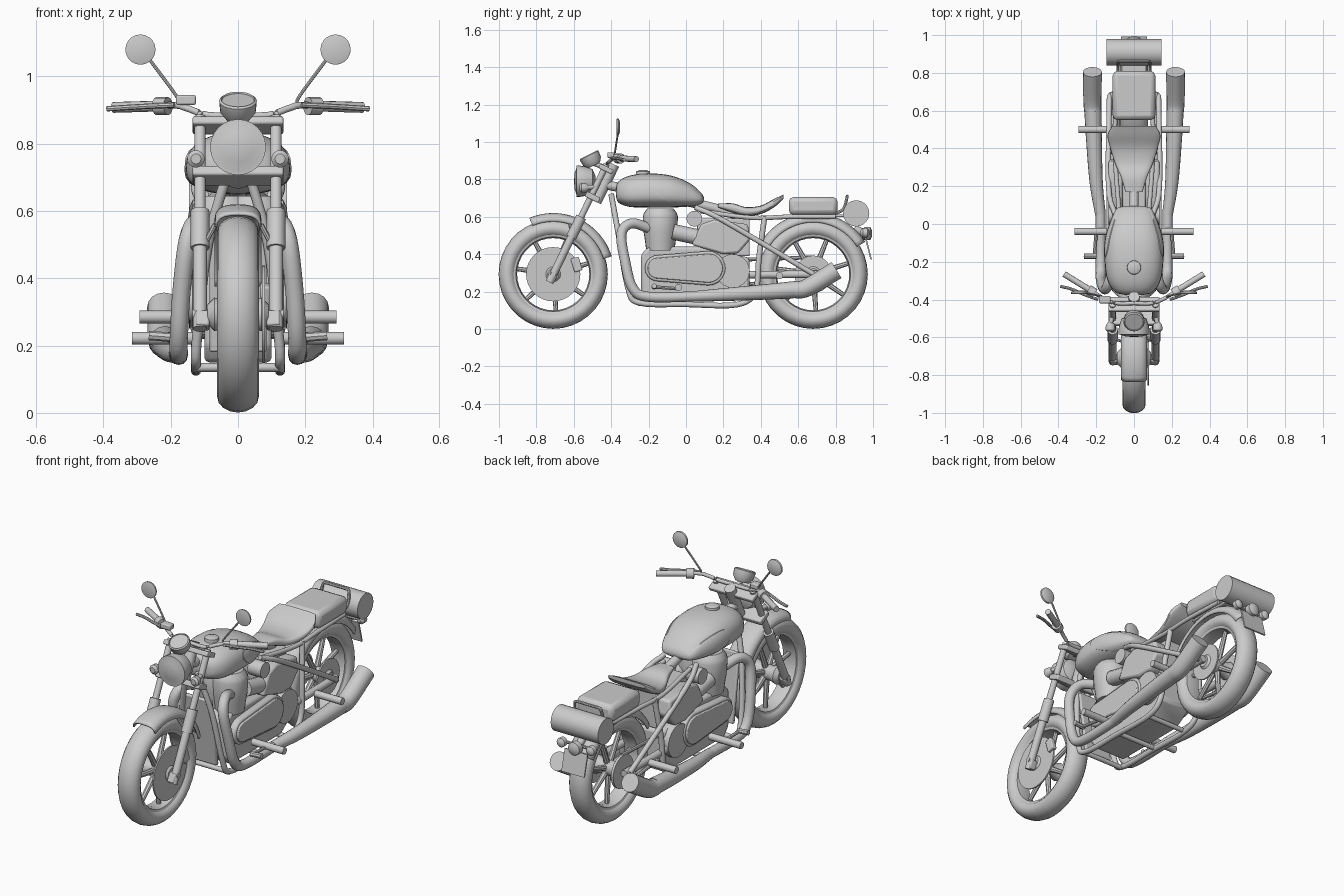
import bpy, bmesh, math
from mathutils import Vector, Matrix

if "Cube" in bpy.data.objects:
    bpy.data.objects.remove(bpy.data.objects["Cube"])

grey = bpy.data.materials.new("plain_grey")
grey.use_nodes = True
grey.diffuse_color = (0.6, 0.6, 0.6, 1)
grey.node_tree.nodes["Principled BSDF"].inputs["Base Color"].default_value = (0.6, 0.6, 0.6, 1)
parts = []


def add(name, verts, faces, mirror=False, bevel=0):
    bm = bmesh.new()
    vs = [bm.verts.new(v) for v in verts]
    for f in faces:
        bm.faces.new([vs[i] for i in f])
    bmesh.ops.remove_doubles(bm, verts=bm.verts, dist=1e-5)
    bmesh.ops.recalc_face_normals(bm, faces=bm.faces)
    me = bpy.data.meshes.new(name)
    bm.to_mesh(me)
    bm.free()
    me.materials.append(grey)
    ob = bpy.data.objects.new(name, me)
    bpy.context.collection.objects.link(ob)
    if bevel:
        m = ob.modifiers.new("bevel", "BEVEL")
        m.width, m.segments = bevel, 2
    if mirror:
        ob.modifiers.new("mirror", "MIRROR").use_mirror_merge = False
    parts.append(ob)
    return ob


def skin(name, rings, closed=False, **kw):
    """Join equal rings of points into a capped or closed surface."""
    n, m = len(rings[0]), len(rings)
    faces = [(i * n + j, i * n + (j + 1) % n, (i + 1) % m * n + (j + 1) % n, (i + 1) % m * n + j)
             for i in range(m if closed else m - 1) for j in range(n)]
    if not closed:
        faces += [tuple(range(n)), tuple(range((m - 1) * n, m * n))]
    return add(name, [p for r in rings for p in r], faces, **kw)


def spline(pts, sub=5):
    """Smooth path through points of any dimension."""
    p = [Vector(q) for q in pts]
    p = [p[0] * 2 - p[1]] + p + [p[-1] * 2 - p[-2]]
    out = []
    for a, b, c, d in zip(p, p[1:], p[2:], p[3:]):
        for k in range(sub):
            t = k / sub
            out.append(b + (c - a) * (t / 2) + (a * 2 - b * 5 + c * 4 - d) * (t * t / 2)
                       + (b * 3 - a - c * 3 + d) * (t ** 3 / 2))
    return out + [p[-2]]


def tube(name, pts, r, mirror=False, n=12):
    """Round tube; r is one radius or one per point."""
    rs = r if isinstance(r, list) else [r] * len(pts)
    path = spline([(*p, q) for p, q in zip(pts, rs)], 5 if len(pts) > 2 else 1)
    c = [v.to_3d() for v in path]
    rings = []
    for i, v in enumerate(path):
        d = (c[min(i + 1, len(c) - 1)] - c[max(i - 1, 0)]).normalized()
        u = d.cross((1, 0, 0) if abs(d.x) < 0.9 else (0, 0, 1)).normalized()
        w = d.cross(u)
        rings.append([c[i] + (u * math.cos(a) + w * math.sin(a)) * v[3]
                      for a in (math.tau * k / n for k in range(n))])
    return skin(name, rings, mirror=mirror)


def lathe(name, centre, axis, profile, n=24, closed=False, mirror=False):
    """Turned part; the profile is (radius, distance along axis)."""
    q = Vector(axis).to_track_quat("Z", "Y")
    rings = [[Vector(centre) + q @ Vector((r * math.cos(math.tau * k / n), r * math.sin(math.tau * k / n), h))
              for k in range(n)] for r, h in profile]
    return skin(name, rings, closed, mirror=mirror)


def disc(name, centre, axis, r, depth, mirror=False, n=24):
    return lathe(name, centre, axis, [(r, -depth / 2), (r, depth / 2)], n, mirror=mirror)


def prism(name, outline, x0, x1, mirror=False, bevel=0):
    """Side outline of (y, z) pushed along x."""
    return skin(name, [[(x, y, z) for y, z in outline] for x in (x0, x1)], mirror=mirror, bevel=bevel)


def box(name, c, size, tilt=0, bevel=0.006, mirror=False):
    rot = Matrix.Rotation(tilt, 3, "X")
    rings = [[Vector(c) + rot @ Vector((sx * size[0] / 2, sy * size[1] / 2, sz * size[2] / 2))
              for sx, sy in ((-1, -1), (1, -1), (1, 1), (-1, 1))] for sz in (-1, 1)]
    return skin(name, rings, bevel=bevel, mirror=mirror)


def loft(name, sections, power, low=0.4, grow=1.0, n=28):
    """Body from (y, bottom, top, half width) sections."""
    rings = []
    for y, b, t, w in spline(sections, 4):
        mid = b + (t - b) * low
        ring = []
        for k in range(n):
            a = math.tau * k / n
            co, si = math.cos(a), math.sin(a)
            z = math.copysign(abs(si) ** power, si)
            ring.append((math.copysign(abs(co) ** power, co) * w * grow, y,
                         mid + z * ((t - mid) if z > 0 else (mid - b)) * grow))
        rings.append(ring)
    return skin(name, rings)


def fender(name, cy, cz, r, a0, a1, w, drop):
    n, m = 22, 10
    verts, faces = [], []
    for i in range(n + 1):
        a = math.radians(a0 + (a1 - a0) * i / n)
        for j in range(m + 1):
            k = 2 * j / m - 1
            q = r - drop * abs(k) ** 2.5
            verts.append((w * math.sin(k * math.pi / 2), cy + q * math.cos(a), cz + q * math.sin(a)))
    for i in range(n):
        for j in range(m):
            s = i * (m + 1) + j
            faces.append((s, s + 1, s + m + 2, s + m + 1))
    ob = add(name, verts, faces)
    ob.modifiers.new("thickness", "SOLIDIFY").thickness = 0.008


# Wheels
for end, cy in (("front", -0.71), ("rear", 0.68)):
    c = (0, cy, 0.293)
    ring = [math.tau * k / 16 for k in range(16)]
    lathe(end + "_tyre", c, (1, 0, 0), [(0.245 + 0.047 * math.cos(a), 0.062 * math.sin(a)) for a in ring], 36, True)
    lathe(end + "_rim", c, (1, 0, 0), [(0.215, -0.045), (0.2, -0.04), (0.193, 0), (0.2, 0.04), (0.215, 0.045)], 36, True)
    lathe(end + "_hub", c, (1, 0, 0), [(0.03, -0.09), (0.05, -0.07), (0.04, -0.04), (0.04, 0.04), (0.05, 0.07), (0.03, 0.09)])
    disc(end + "_axle", c, (1, 0, 0), 0.014, 0.27, n=12)
    for i in range(7):
        a = math.tau * i / 7 + 0.3
        dy, dz = math.cos(a), math.sin(a)
        tube(end + "_spoke", [(0, cy + dy * 0.03, 0.293 + dz * 0.03), (0, cy + dy * 0.2, 0.293 + dz * 0.2)], [0.016, 0.012], n=8)
disc("front_brake_disc", (0.076, -0.71, 0.293), (1, 0, 0), 0.145, 0.008, n=32)
box("brake_caliper", (0.08, -0.585, 0.345), (0.03, 0.045, 0.075), 0.3)
disc("rear_brake_disc", (0.075, 0.68, 0.293), (1, 0, 0), 0.1, 0.008)
disc("sprocket", (-0.085, 0.68, 0.293), (1, 0, 0), 0.09, 0.014)
for z0, z1 in ((0.37, 0.383), (0.25, 0.203)):
    tube("chain_run", [(-0.085, 0.28, z0), (-0.085, 0.68, z1)], 0.01, n=8)
fender("front_fender", -0.71, 0.293, 0.327, 17, 113, 0.07, 0.045)
fender("rear_fender", 0.68, 0.293, 0.328, 32, 150, 0.075, 0.05)

# Front fork
def fork(x, z, dy=0):
    return (x, -0.72 + (z - 0.27) * 0.484 + dy, z)

rake = -0.45
tube("fork_slider", [fork(0.113, 0.25), fork(0.113, 0.5)], 0.021, True)
tube("fork_collar", [fork(0.113, 0.49), fork(0.113, 0.6)], 0.028, True)
tube("fork_tube", [fork(0.113, 0.58), fork(0.113, 0.88)], 0.017, True)
tube("steering_head", [fork(0, 0.68, 0.04), fork(0, 0.88, 0.04)], 0.03)
box("lower_clamp", fork(0, 0.705, 0.01), (0.27, 0.08, 0.03), rake)
box("upper_clamp", fork(0, 0.855, 0.01), (0.27, 0.08, 0.026), rake)
box("fork_foot", fork(0.105, 0.275), (0.04, 0.045, 0.05), rake, mirror=True)
tube("fender_stay", [(0.068, -0.62, 0.56), fork(0.1, 0.5)], 0.008, True, 8)

# Lamps and gauge
lathe("headlight", (0, -0.485, 0.79), (0, -1, 0),
      [(0.03, 0), (0.065, 0.015), (0.078, 0.05), (0.083, 0.08), (0.083, 0.1), (0.074, 0.1), (0.045, 0.11), (0.01, 0.113)])
lathe("front_signal", (0.125, -0.52, 0.755), (0, -1, 0), [(0.012, 0), (0.024, 0.015), (0.026, 0.04), (0.015, 0.05)], 16, mirror=True)
tube("lamp_bracket", [fork(0.113, 0.76), (0.125, -0.53, 0.757)], 0.012, True)
lathe("gauge", (0, -0.5, 0.892), (0, -0.45, 0.9), [(0.035, -0.02), (0.053, 0.005), (0.056, 0.04), (0.05, 0.045), (0.048, 0.04)])
tube("gauge_mount", [(0, -0.43, 0.86), (0, -0.5, 0.89)], 0.014)

# Handlebar, controls and mirrors
tube("handlebar", [(0, -0.42, 0.885), (0.09, -0.42, 0.885), (0.15, -0.4, 0.905), (0.2, -0.37, 0.915), (0.37, -0.265, 0.908)], 0.01, True)
tube("grip", [(0.24, -0.345, 0.912), (0.37, -0.265, 0.908)], 0.016, True)
tube("lever", [(0.19, -0.4, 0.915), (0.26, -0.375, 0.912), (0.33, -0.345, 0.908), (0.39, -0.33, 0.904)], 0.008, True, 8)
disc("switch_housing", (0.225, -0.358, 0.912), (0.85, 0.52, 0), 0.027, 0.04, True, 12)
box("brake_reservoir", (-0.155, -0.4, 0.93), (0.06, 0.04, 0.03))
tube("mirror_stalk", [(0.175, -0.385, 0.92), (0.185, -0.38, 0.945), (0.27, -0.362, 1.06)], 0.005, True, 8)
lathe("mirror", (0.29, -0.364, 1.08), (0, -1, 0), [(0.025, -0.012), (0.044, -0.004), (0.045, 0.005), (0.04, 0.007)], 20, mirror=True)

# Fuel tank with knee pads cut from a slightly larger shell
tank = [(-0.375, 0.71, 0.75, 0.05), (-0.36, 0.675, 0.79, 0.1), (-0.3, 0.653, 0.82, 0.14), (-0.2, 0.65, 0.832, 0.155),
        (-0.08, 0.65, 0.82, 0.15), (0.02, 0.655, 0.78, 0.12), (0.08, 0.67, 0.73, 0.09), (0.095, 0.685, 0.705, 0.05)]
loft("fuel_tank", tank, 0.8)
pad = loft("knee_pads", tank, 0.8, grow=1.025)
oval = [Vector((-0.04 + 0.135 * math.cos(a), 0.72 - 0.25 * 0.135 * math.cos(a) + 0.055 * math.sin(a)))
        for a in (math.tau * k / 28 for k in range(28))]
cutter = prism("pad_cutter", oval, -0.3, 0.3)
cutter.hide_render = True
mod = pad.modifiers.new("cut", "BOOLEAN")
mod.operation, mod.object = "INTERSECT", cutter
bpy.context.view_layer.objects.active = pad
bpy.ops.object.modifier_apply(modifier="cut")
parts.remove(cutter)
bpy.data.objects.remove(cutter)
lathe("fuel_cap", (0, -0.23, 0.825), (0, 0, 1), [(0.038, 0), (0.036, 0.018), (0.02, 0.024)], 20)

# Seat, pillion pad and luggage
loft("seat", [(0.17, 0.65, 0.67, 0.045), (0.25, 0.622, 0.672, 0.07), (0.32, 0.605, 0.652, 0.1),
              (0.4, 0.615, 0.66, 0.125), (0.47, 0.65, 0.695, 0.14), (0.52, 0.695, 0.718, 0.115)], 0.6, 0.5)
box("pillion_pad", (0, 0.68, 0.658), (0.225, 0.26, 0.095), bevel=0.025)
box("luggage_rack", (0, 0.74, 0.605), (0.13, 0.38, 0.014))
disc("roll_bag", (0, 0.91, 0.618), (1, 0, 0), 0.07, 0.29, n=20)
tube("grab_rail", [(0.085, 0.78, 0.61), (0.085, 0.84, 0.64), (0.08, 0.86, 0.7), (0.06, 0.862, 0.71), (0, 0.862, 0.71)], 0.008, True, 8)

# Tail
tube("tail_bracket", [(0, 0.9, 0.54), (0, 0.97, 0.5)], 0.02)
lathe("tail_lamp", (0, 0.94, 0.51), (0, 1, 0), [(0.02, 0), (0.035, 0.015), (0.035, 0.045), (0.015, 0.055)], 16)
lathe("rear_signal", (0.09, 0.93, 0.515), (0, 1, 0), [(0.01, 0), (0.025, 0.015), (0.025, 0.04), (0.012, 0.05)], 16, mirror=True)
tube("signal_stem", [(0, 0.94, 0.515), (0.09, 0.945, 0.515)], 0.008, True, 8)
box("tail_plate", (0, 0.975, 0.43), (0.14, 0.008, 0.12), 0.25, 0)

# Frame
tube("cradle_tube", [(0.03, -0.4, 0.72), (0.09, -0.36, 0.5), (0.122, -0.31, 0.22), (0.125, -0.25, 0.14), (0.125, 0, 0.132),
                     (0.125, 0.27, 0.13), (0.125, 0.37, 0.2), (0.12, 0.39, 0.38), (0.1, 0.42, 0.6)], 0.015, True)
tube("backbone", [(0, -0.42, 0.77), (0, 0.1, 0.66), (0, 0.3, 0.6)], 0.025)
tube("rear_stay", [(0.1, 0.05, 0.65), (0.135, 0.2, 0.58), (0.13, 0.68, 0.295)], 0.014, True)
tube("seat_rail", [(0.08, 0.08, 0.63), (0.1, 0.35, 0.595), (0.1, 0.55, 0.6), (0.09, 0.8, 0.6)], 0.012, True)
tube("swing_arm", [(0.11, 0.34, 0.29), (0.11, 0.7, 0.293)], 0.02, True)
for y in (-0.25, 0.02, 0.26):
    tube("cross_bar", [(-0.125, y, 0.135), (0.125, y, 0.135)], 0.013)
box("radiator", (0, -0.325, 0.37), (0.17, 0.02, 0.38), 0.14)

# Engine
lathe("cylinder", (0.045, -0.137, 0.42), (0, 0, 1), [(0.076, 0), (0.082, 0.05), (0.09, 0.1), (0.094, 0.18), (0.088, 0.2), (0.07, 0.225)], mirror=True)
prism("crankcase", [(-0.24, 0.2), (-0.2, 0.15), (0.24, 0.15), (0.34, 0.22), (0.34, 0.38), (0.1, 0.44), (-0.2, 0.44), (-0.24, 0.4)], -0.1, 0.1, bevel=0.015)


def capsule(y0, r0, y1, r1, z):
    """Rounded outline around two circles."""
    arc = [math.pi * k / 10 for k in range(11)]
    return [(y0 - r0 * math.sin(a), z + r0 * math.cos(a)) for a in arc] + [(y1 + r1 * math.sin(a), z - r1 * math.cos(a)) for a in arc]


prism("engine_cover", capsule(-0.15, 0.07, 0.12, 0.092, 0.325), 0.09, 0.135, True, 0.008)
prism("engine_cover_face", capsule(-0.15, 0.055, 0.12, 0.077, 0.325), 0.12, 0.145, True, 0.005)
disc("gear_cover", (0.11, 0.25, 0.31), (1, 0, 0), 0.09, 0.04, True)
prism("side_panel", [(0.03, 0.45), (0.08, 0.56), (0.15, 0.585), (0.33, 0.56), (0.345, 0.48), (0.28, 0.405), (0.2, 0.4)], 0.06, 0.135, True, 0.012)
tube("intake", [(0.09, -0.07, 0.52), (0.09, 0.07, 0.49)], 0.042, True)
disc("air_cleaner", (0.095, 0.045, 0.59), (1, 0, 0), 0.042, 0.08, True)
box("battery_box", (0, 0.2, 0.49), (0.12, 0.28, 0.2))

# Exhausts
tube("header_pipe", [(0.09, -0.2, 0.54), (0.125, -0.29, 0.565), (0.15, -0.345, 0.51), (0.168, -0.325, 0.36), (0.176, -0.285, 0.22),
                     (0.176, -0.2, 0.172), (0.178, 0.08, 0.175)], 0.027, True)
tube("muffler", [(0.178, 0.05, 0.175), (0.2, 0.22, 0.185), (0.212, 0.45, 0.2), (0.217, 0.6, 0.212)], [0.028, 0.035, 0.042, 0.046], True, 16)
tube("muffler_tip", [(0.217, 0.58, 0.208), (0.22, 0.65, 0.222), (0.22, 0.805, 0.315)], [0.045, 0.048, 0.05], True, 16)

# Foot controls
tube("front_peg", [(0.12, -0.04, 0.222), (0.315, -0.04, 0.222)], 0.019, True)
tube("rear_peg", [(0.13, 0.5, 0.285), (0.293, 0.5, 0.285)], 0.019, True)
tube("pedal_arm", [(0.2, -0.04, 0.215), (0.21, -0.17, 0.225)], 0.009, True, 8)
tube("pedal", [(0.2, -0.17, 0.225), (0.265, -0.17, 0.23)], 0.014, True, 8)

# Shading
bpy.ops.object.select_all(action="DESELECT")
for ob in parts:
    ob.select_set(True)
bpy.context.view_layer.objects.active = parts[0]
bpy.ops.object.shade_smooth_by_angle(angle=math.radians(40))
